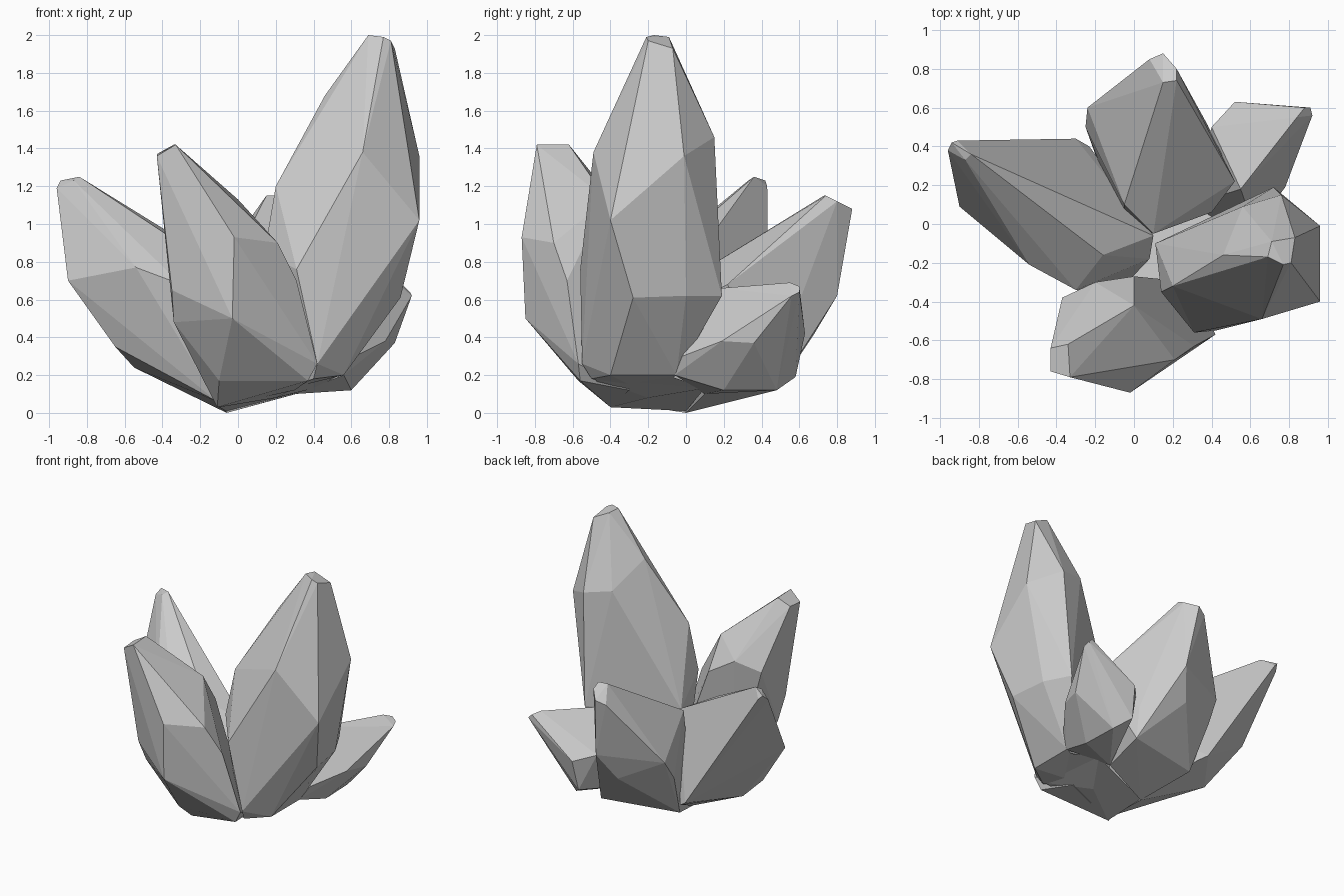
import bpy, bmesh


def crystal(name, tip, shoulder, waist, root):
    """Faceted convex shard spanned by four rough cross-sections."""
    bm = bmesh.new()
    for ring in (tip, shoulder, waist, root):
        for p in ring:
            bm.verts.new(p)
    res = bmesh.ops.convex_hull(bm, input=list(bm.verts))
    junk = {g for g in res["geom_interior"] + res["geom_unused"]
            if isinstance(g, bmesh.types.BMVert)}
    bmesh.ops.delete(bm, geom=[v for v in junk if v.is_valid], context='VERTS')
    # merge near-coplanar triangles into broad facets
    bmesh.ops.dissolve_limit(bm, angle_limit=0.09, verts=list(bm.verts), edges=list(bm.edges))
    bmesh.ops.recalc_face_normals(bm, faces=list(bm.faces))
    me = bpy.data.meshes.new(name)
    bm.to_mesh(me)
    bm.free()
    ob = bpy.data.objects.new(name, me)
    bpy.context.collection.objects.link(ob)
    return ob


# tall crystal, leaning right
crystal("tall_crystal",
        tip=[(.69, -.17, 2), (.77, -.21, 1.99), (.81, -.2, 1.97), (.83, -.07, 1.93), (.71, -.09, 1.99)],
        shoulder=[(.46, -.16, 1.68), (.66, -.49, 1.38), (.96, -.01, 1.36), (.96, -.4, 1.02),
                  (.56, .09, 1.5), (.76, .15, 1.46), (.2, -.32, 1.2)],
        waist=[(.31, -.56, .76), (.86, -.28, .61), (.82, 0, .62), (.72, .19, .62),
               (.14, -.35, .85), (.11, -.1, .65)],
        root=[(.42, -.55, .26), (.4, -.5, .18), (.56, -.4, .2), (.56, -.05, .2), (.15, -.2, .1)])

# front crystal, leaning forward and left
crystal("front_crystal",
        tip=[(-.43, -.64, 1.37), (-.43, -.76, 1.36), (-.34, -.62, 1.42), (-.33, -.79, 1.42)],
        shoulder=[(-.02, -.87, .93), (0, -.42, 1.13), (.21, -.7, .9), (-.37, -.38, .95), (-.2, -.3, 1.02)],
        waist=[(-.03, -.85, .5), (-.35, -.7, .65), (-.34, -.62, .48), (.31, -.63, .7), (0, -.27, .9)],
        root=[(.42, -.57, .26), (.37, -.56, .17), (-.11, -.4, .03), (-.1, -.57, .17), (.3, -.3, .12)])

# left crystal, leaning strongly outward
crystal("left_crystal",
        tip=[(-.96, .38, 1.19), (-.94, .42, 1.23), (-.91, .43, 1.2), (-.84, .36, 1.25), (-.87, .33, 1.23)],
        shoulder=[(-.9, .09, .7), (-.54, -.21, .77), (-.16, -.16, .8), (.1, -.06, .67)],
        waist=[(-.3, -.34, .68), (.08, -.18, .58), (-.65, 0, .35), (-.35, -.28, .43)],
        root=[(-.55, .1, .24), (-.3, .44, .25), (-.23, .4, .2), (-.11, -.38, .06), (-.06, 0, 0)])

# back crystal
crystal("back_crystal",
        tip=[(.08, .85, 1.05), (.15, .88, 1.08), (.15, .73, 1.15), (.22, .8, 1.12), (.22, .74, 1.15)],
        shoulder=[(-.05, .1, .76), (.1, -.05, .67), (.52, .22, .68), (-.24, .6, .6), (.2, .8, .62)],
        waist=[(-.25, .5, .45), (.38, .51, .35), (.1, .68, .42), (.4, .06, .6)],
        root=[(.38, .48, .12), (-.2, .36, .12), (-.06, 0, 0), (.3, .1, .1)])

# small right crystal
crystal("small_crystal",
        tip=[(.84, .55, .69), (.88, .6, .67), (.91, .6, .64), (.92, .56, .62)],
        shoulder=[(.55, .18, .66), (.52, .63, .42), (.4, .5, .45), (.78, .19, .38)],
        waist=[(.83, .36, .37), (.5, .58, .19), (.62, -.02, .3)],
        root=[(.59, .48, .12), (.6, .2, .12), (.56, -.06, .2), (.3, .1, .1)])

# jagged sloping underside where the crystals meet: thin plate
crystal("base_plate",
        tip=[(.54, -.1, .2)],
        shoulder=[(.4, -.48, .18)],
        waist=[(.4, .1, .13)],
        root=[(-.1, -.4, .03), (-.06, 0, .01), (.2, -.2, .08)])
